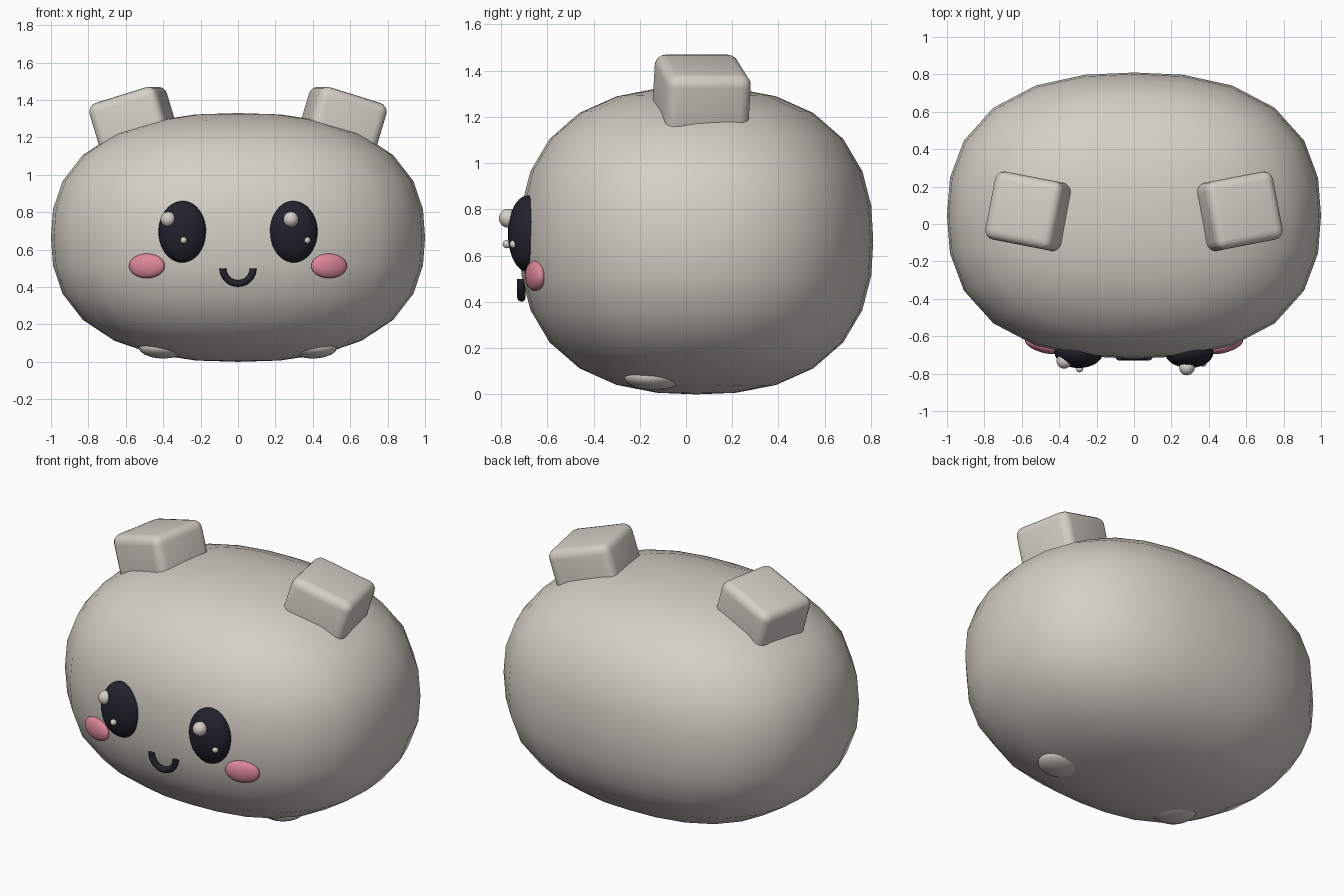
import bpy
import bmesh
import math
from mathutils import Vector

cube = bpy.data.objects.get("Cube")
if cube:
    bpy.data.objects.remove(cube, do_unlink=True)


def material(name, rgb):
    mat = bpy.data.materials.new(name)
    mat.use_nodes = True
    mat.diffuse_color = (*rgb, 1)
    bsdf = mat.node_tree.nodes["Principled BSDF"]
    bsdf.inputs["Base Color"].default_value = (*rgb, 1)
    bsdf.inputs["Roughness"].default_value = 0.6
    return mat


CREAM = material("warm_grey", (0.66, 0.63, 0.57))
DARK = material("dark_navy", (0.016, 0.016, 0.027))
PINK = material("blush_pink", (0.72, 0.24, 0.32))


def finish(name, bm, mat, location=(0, 0, 0), rotation=(0, 0, 0)):
    mesh = bpy.data.meshes.new(name)
    bm.to_mesh(mesh)
    bm.free()
    mesh.materials.append(mat)
    for poly in mesh.polygons:
        poly.use_smooth = True
    obj = bpy.data.objects.new(name, mesh)
    obj.location = location
    obj.rotation_euler = rotation
    bpy.context.collection.objects.link(obj)
    return obj


def ellipsoid(name, location, radii, mat, yaw=0, segments=24, rings=14, power=2):
    """Sphere scaled to the radii; a power above 2 makes it boxier."""
    bm = bmesh.new()
    bmesh.ops.create_uvsphere(bm, u_segments=segments, v_segments=rings, radius=1)
    for v in bm.verts:
        norm = sum(abs(c) ** power for c in v.co) ** (1 / power)
        v.co = Vector(c / norm * r for c, r in zip(v.co, radii))
    return finish(name, bm, mat, location, (0, 0, yaw))


# Plump body
ellipsoid("body", (0, 0.045, 0.665), (1, 0.765, 0.665), CREAM, power=2.44)

for side, label in ((1, "left"), (-1, "right")):
    # Rounded block ear, leaning outward
    bm = bmesh.new()
    bmesh.ops.create_cube(bm, size=1)
    bmesh.ops.scale(bm, vec=(0.385, 0.37, 0.4), verts=bm.verts)
    bmesh.ops.bevel(bm, geom=bm.edges[:], offset=0.05, segments=4,
                    profile=0.5, affect='EDGES')
    finish(label + "_ear", bm, CREAM, (side * 0.543, 0.064, 1.235),
           (0, side * math.radians(17), side * math.radians(11)))

    # Eye, cheek and foot
    ellipsoid(label + "_eye", (side * 0.295, -0.685, 0.695),
              (0.13, 0.085, 0.165), DARK, segments=32, rings=20)
    ellipsoid(label + "_cheek", (side * 0.487, -0.652, 0.513),
              (0.1, 0.035, 0.066), PINK, yaw=side * math.radians(17))
    ellipsoid(label + "_foot", (side * 0.4, -0.14, 0.078),
              (0.13, 0.13, 0.06), CREAM)

# Eye highlights sit on the same side of both eyes
for label, big, small in (
        ("left", (0.283, -0.768, 0.762), (0.37, -0.745, 0.65)),
        ("right", (-0.373, -0.732, 0.762), (-0.291, -0.775, 0.65))):
    ellipsoid(label + "_large_highlight", big, (0.041,) * 3, CREAM)
    ellipsoid(label + "_small_highlight", small, (0.018,) * 3, CREAM)

# Smile: a half ring with flat ends
bm = bmesh.new()
STEPS, SIDES = 16, 12
loops = []
for i in range(STEPS + 1):
    a = math.pi + math.pi * i / STEPS
    loop = []
    for j in range(SIDES):
        b = 2 * math.pi * j / SIDES
        r = 0.081 + 0.018 * math.cos(b)
        loop.append(bm.verts.new((r * math.cos(a), 0.018 * math.sin(b), r * math.sin(a))))
    loops.append(loop)
for a, b in zip(loops, loops[1:]):
    for j in range(SIDES):
        k = (j + 1) % SIDES
        bm.faces.new((a[j], a[k], b[k], b[j]))
bm.faces.new(loops[0])
bm.faces.new(loops[-1])
bmesh.ops.recalc_face_normals(bm, faces=bm.faces)
smile = finish("smile", bm, DARK, (0, -0.712, 0.5))
for poly in smile.data.polygons:
    poly.use_smooth = len(poly.vertices) == 4
